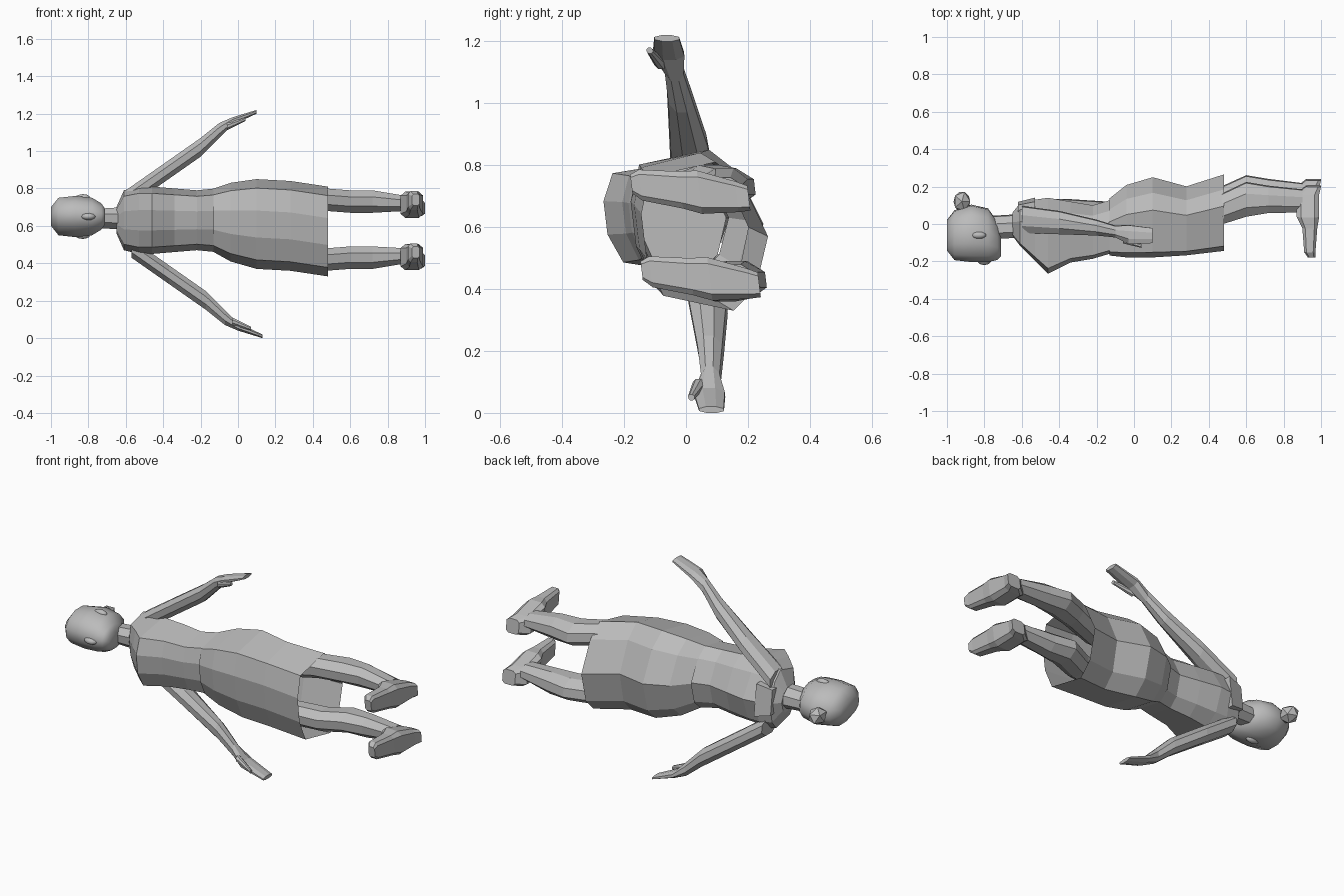
import bpy, bmesh
from math import cos, sin, pi

cube = bpy.data.objects.get("Cube")
if cube:
    bpy.data.objects.remove(cube)

grey = bpy.data.materials.new("plain grey")
grey.use_nodes = True
grey.diffuse_color = (0.5, 0.5, 0.5, 1)
grey.node_tree.nodes["Principled BSDF"].inputs["Base Color"].default_value = grey.diffuse_color

ROLL = 0.12  # the whole figure leans about its long axis


def finish(name, bm, smooth):
    bmesh.ops.recalc_face_normals(bm, faces=bm.faces)
    for face in bm.faces:
        face.smooth = smooth
    mesh = bpy.data.meshes.new(name)
    bm.to_mesh(mesh)
    bm.free()
    mesh.materials.append(grey)
    bpy.context.collection.objects.link(bpy.data.objects.new(name, mesh))


def polygon(sides):
    """Regular section whose flat sides touch the unit square."""
    reach = 1 / cos(pi / sides)
    angles = [(2 * i + 1) * pi / sides for i in range(sides)]
    return [(reach * cos(angle), reach * sin(angle)) for angle in angles]


def loft(name, section, stations, middle=0.61, side=1, foot=False, closed=True, smooth=False):
    """Skin a section through stations: position, sideways offset, half width, depth, half depth."""
    bm = bmesh.new()
    rings = []
    for position, offset, width, depth, thickness in stations:
        ring = []
        for a, b in section:
            across = side * (offset + a * width)
            deep = depth + b * thickness
            if foot:
                point = (deep, position - ROLL * across, middle + across - ROLL * position)
            else:
                point = (position, deep - ROLL * across, middle + across)
            ring.append(bm.verts.new(point))
        rings.append(ring)
    for first, second in zip(rings, rings[1:]):
        for i in range(len(section)):
            bm.faces.new((first[i - 1], first[i], second[i], second[i - 1]))
    if closed:
        bm.faces.new(rings[0])
        bm.faces.new(rings[-1])
    finish(name, bm, smooth)


def ball(name, centre, size, smooth=True):
    bm = bmesh.new()
    bmesh.ops.create_icosphere(bm, subdivisions=2 if smooth else 1, radius=1)
    for vert in bm.verts:
        vert.co = [c + p * s for c, p, s in zip(centre, vert.co, size)]
    finish(name, bm, smooth)


# Sections: body with a flat front and a ridge down the back, round limbs, chamfered shoes
half = [(.3, -1), (.8, -.8), (1, .3), (.7, .7)]
body_section = half + [(0, 1)] + [(-a, b) for a, b in reversed(half)]
limb_section = polygon(8)
quarter = [(1, .6), (.7, 1), (-.7, 1), (-1, .6)]
shoe_section = quarter + [(-a, -b) for a, b in quarter]

# Torso, and a skirt left open at the hem
loft("torso", body_section, [
    (-.65, 0, .07, 0, .06),
    (-.61, 0, .16, 0, .11),
    (-.53, 0, .18, -.03, .16),
    (-.46, 0, .18, -.06, .2),
    (-.34, 0, .17, -.04, .16),
    (-.22, 0, .16, -.04, .14),
    (-.12, 0, .17, -.01, .14)], middle=.63)
loft("skirt", body_section, [
    (-.13, .02, .17, -.01, .15),
    (-.04, .01, .21, .02, .19),
    (.1, 0, .24, .04, .21),
    (.28, -.01, .24, .02, .18),
    (.48, -.04, .24, .06, .2)], closed=False)
loft("back_collar", polygon(4), [
    (-.62, 0, .07, .08, .03),
    (-.53, 0, .09, .11, .02)], middle=.64)

# Head, neck and bun
loft("neck", limb_section, [(-.78, 0, .05, -.02, .06), (-.61, 0, .06, -.01, .06)], middle=.64)
loft("head", polygon(12), [
    (-1, 0, .05, -.06, .08),
    (-.96, 0, .1, -.06, .13),
    (-.87, 0, .11, -.05, .15),
    (-.78, 0, .1, -.06, .14),
    (-.73, 0, .07, -.09, .1),
    (-.71, 0, .04, -.12, .05)], middle=.65, smooth=True)
ball("nose", (-.8, -.19, .65), (.04, .03, .02))
ball("hair_bun", (-.92, .12, .65), (.05, .06, .05), smooth=False)

# Mirrored ears, arms, legs and feet
for label, side in (("left", 1), ("right", -1)):
    ball(label + "_ear", (-.83, -.06, .65 + side * .1), (.04, .02, .02))

    slide = 0 if side > 0 else .03  # the right arm reaches a little lower
    arm = [
        (-.6, .13, .05, .04, .07),
        (-.4, .27, .05, .04, .06),
        (-.2, .41, .05, .03, .04),
        (-.1, .5, .04, .02, .03),
        (-.03, .55, .02, .01, .05),
        (.1, .6, .01, .01, .04)]
    thumb = [(-.06, .52, .02, -.02, .02), (.04, .56, .01, -.05, .01)]
    for part, path in (("_arm", arm), ("_thumb", thumb)):
        loft(label + part, limb_section, [(x + slide, *rest) for x, *rest in path], side=side)

    loft(label + "_leg", limb_section, [
        (.28, .14, .06, .04, .07),
        (.47, .16, .06, .1, .08),
        (.6, .15, .06, .15, .09),
        (.72, .15, .06, .15, .07),
        (.9, .14, .04, .14, .06)], middle=.58, side=side)
    loft(label + "_foot", shoe_section, [
        (.22, .14, .04, .96, .04),
        (.18, .14, .05, .93, .06),
        (.06, .14, .07, .93, .06),
        (0, .14, .06, .94, .04),
        (-.13, .14, .05, .94, .03),
        (-.16, .14, .03, .95, .02)], middle=.58, side=side, foot=True)
